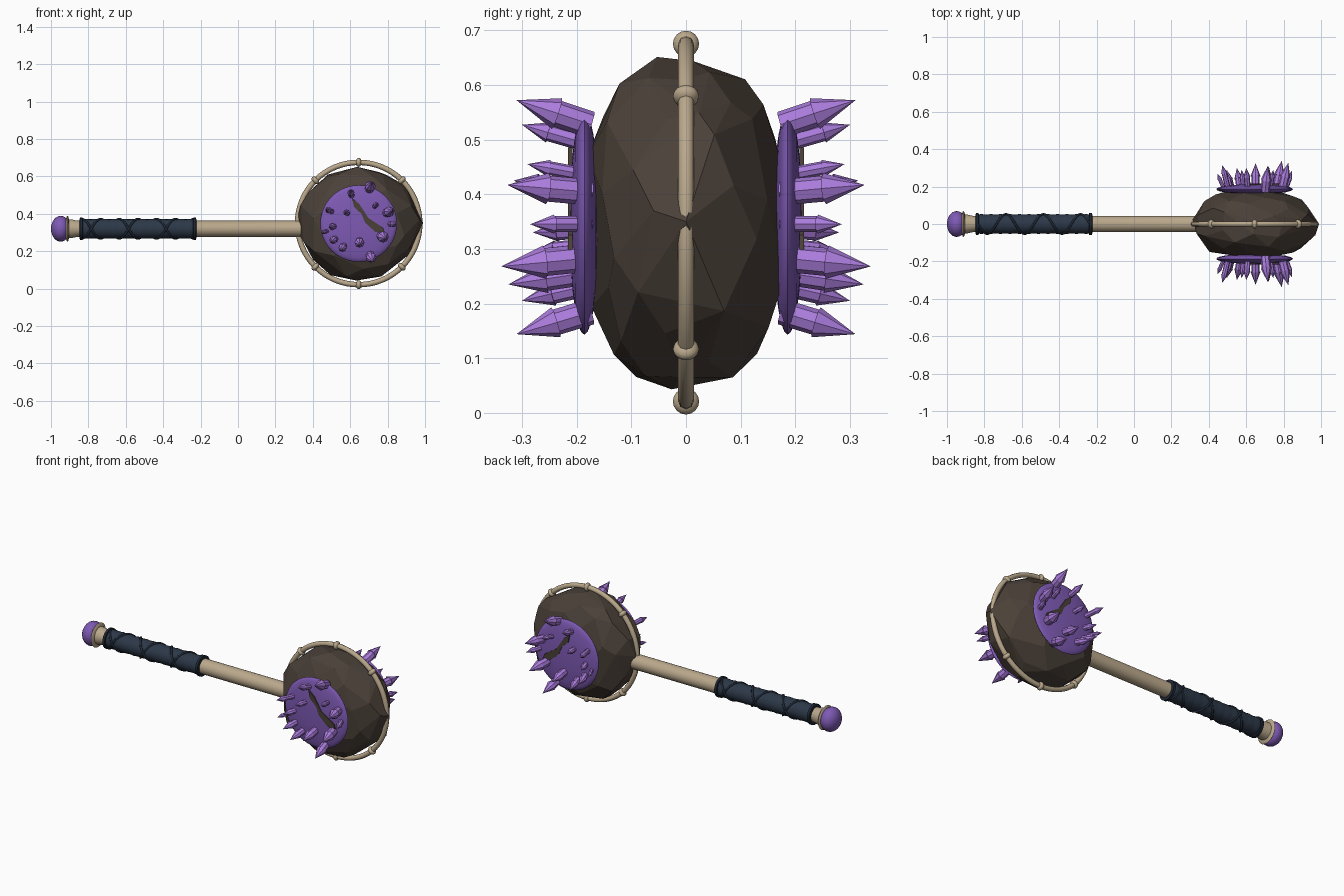
import bpy, bmesh, math, random
from mathutils import Vector

if "Cube" in bpy.data.objects:
    bpy.data.objects.remove(bpy.data.objects["Cube"])

random.seed(11)
HEAD = Vector((0.645, 0, 0.348))      # centre of the stone head
AXIS_Z = 0.32                         # height of the handle axis


def material(name, rgb):
    m = bpy.data.materials.new(name)
    lin = [(c / 255 / 12.92) if c < 11 else ((c / 255 + 0.055) / 1.055) ** 2.4 for c in rgb]
    m.diffuse_color = (*lin, 1)
    m.use_nodes = True
    m.node_tree.nodes["Principled BSDF"].inputs["Base Color"].default_value = m.diffuse_color
    return m


STONE = material("dark stone", (74, 64, 56))
BONE = material("pale bone", (186, 168, 140))
CRYSTAL = material("light purple", (170, 124, 220))
PURPLE = material("deep purple", (126, 90, 180))
LEATHER = material("navy leather", (44, 56, 72))
CORD = material("dark cord", (30, 39, 52))


def finish(name, bm, mat, smooth=True, angle=40):
    bmesh.ops.recalc_face_normals(bm, faces=bm.faces)
    me = bpy.data.meshes.new(name)
    bm.to_mesh(me)
    bm.free()
    ob = bpy.data.objects.new(name, me)
    bpy.context.collection.objects.link(ob)
    me.materials.append(mat)
    if smooth:
        bpy.ops.object.select_all(action='DESELECT')
        ob.select_set(True)
        bpy.context.view_layer.objects.active = ob
        bpy.ops.object.shade_smooth_by_angle(angle=math.radians(angle))
    return ob


def lathe(bm, profile, origin, direction, segs):
    """Revolve (distance, radius) points around a direction, closing the ends."""
    q = Vector(direction).to_track_quat('Z', 'Y')
    rings = []
    for d, r in profile:
        if r < 1e-5:
            rings.append([bm.verts.new(origin + q @ Vector((0, 0, d)))])
        else:
            rings.append([bm.verts.new(origin + q @ Vector(
                (r * math.cos(2 * math.pi * i / segs), r * math.sin(2 * math.pi * i / segs), d)))
                for i in range(segs)])
    for a, b in zip(rings, rings[1:]):
        for i in range(segs):
            j = (i + 1) % segs
            if len(a) == 1:
                bm.faces.new((a[0], b[i], b[j]))
            elif len(b) == 1:
                bm.faces.new((a[i], a[j], b[0]))
            else:
                bm.faces.new((a[i], a[j], b[j], b[i]))
    for ring in (rings[0], rings[-1]):
        if len(ring) > 1:
            bm.faces.new(ring)


def ellipse(half_length, radius, n, centre=0):
    return [(centre - half_length * math.cos(math.pi * i / n), radius * math.sin(math.pi * i / n))
            for i in range(n + 1)]


def bar(name, profile, mat, segs=24, angle=40):
    bm = bmesh.new()
    lathe(bm, profile, Vector((0, 0, AXIS_Z)), (1, 0, 0), segs)
    return finish(name, bm, mat, angle=angle)


def tube(name, points, radius, mat, cyclic=False):
    cu = bpy.data.curves.new(name, 'CURVE')
    cu.dimensions = '3D'
    cu.bevel_depth = radius
    cu.bevel_resolution = 2
    cu.use_fill_caps = True
    sp = cu.splines.new('POLY')
    sp.points.add(len(points) - 1)
    for p, co in zip(sp.points, points):
        p.co = (*co, 1)
    sp.use_cyclic_u = cyclic
    sp.use_smooth = True
    ob = bpy.data.objects.new(name, cu)
    bpy.context.collection.objects.link(ob)
    cu.materials.append(mat)
    return ob


# Handle with flared butt, collar and pommel
bar("handle", [(-0.93, 0.05), (-0.89, 0.05), (-0.86, 0.043), (0.40, 0.043)], BONE)
bar("pommel_collar", ellipse(0.012, 0.07, 8, -0.912), BONE)
bar("pommel", ellipse(0.052, 0.069, 14, -0.948), PURPLE)

# Leather grip: gently bulging wraps, end bands and crossed cords
wraps = [(-0.84, 0.045)]
for i in range(12):
    x = -0.84 + i * 0.0508
    wraps += [(x + 0.008, 0.051), (x + 0.025, 0.053), (x + 0.043, 0.051)]
wraps.append((-0.23, 0.045))
bar("grip", wraps, LEATHER, angle=60)
for i, x in enumerate((-0.838, -0.232)):
    bar(f"grip_band_{i}", [(x - 0.009, 0.05), (x - 0.007, 0.059), (x + 0.007, 0.059),
                           (x + 0.009, 0.05)], CORD)
for s in (-1, 1):
    helix = []
    for i in range(97):
        t = i / 96
        a = s * (t * 6 * math.pi + math.pi / 2)
        helix.append((-0.835 + 0.6 * t, 0.052 * math.cos(a), AXIS_Z + 0.052 * math.sin(a)))
    tube(f"grip_cord_{'left' if s < 0 else 'right'}", helix, 0.0065, CORD)

# Stone head: faceted hull of scattered points on a flattened round form
bm = bmesh.new()
COUNT = 84
for i in range(COUNT):
    v = 1 - 2 * (i + 0.5) / COUNT
    a = i * 2.39996 + random.uniform(-0.22, 0.22)
    v = max(-1, min(1, v + random.uniform(-0.04, 0.04)))
    r = math.sqrt(1 - v * v)
    k = (r ** 2.6 + abs(v) ** 2.6) ** (-1 / 2.6) * random.uniform(0.96, 1.04)
    bm.verts.new(HEAD + Vector((0.322 * k * r * math.cos(a), 0.184 * k * v,
                                0.302 * k * r * math.sin(a))))
bm.verts.new((0.99, 0, 0.35))
hull = bmesh.ops.convex_hull(bm, input=bm.verts)
bmesh.ops.delete(bm, geom=list({g for g in hull["geom_interior"] + hull["geom_unused"]
                                if isinstance(g, bmesh.types.BMVert)}), context='VERTS')
bmesh.ops.dissolve_limit(bm, angle_limit=math.radians(9), verts=bm.verts, edges=bm.edges)
finish("stone_head", bm, STONE, smooth=False)

# Hoop around the head with knobs
R = 0.327
tube("hoop", [HEAD + Vector((R * math.cos(i * math.pi / 32), 0, R * math.sin(i * math.pi / 32)))
              for i in range(64)], 0.0145, BONE, cyclic=True)
bm = bmesh.new()
for deg in (45, 90, 135, 225, 270, 315):
    a = math.radians(deg)
    out = Vector((math.cos(a), 0, math.sin(a)))
    lathe(bm, ellipse(0.016, 0.024, 8), HEAD + out * R, (-out.z, 0, out.x), 16)
finish("hoop_knobs", bm, BONE)

# Crystal spikes: (tip x, tip z, tip distance, radius)
SPIKES = [(0.715, 0.572, 0.31, 0.029), (0.60, 0.527, 0.30, 0.019), (0.745, 0.455, 0.29, 0.015),
          (0.472, 0.425, 0.315, 0.017), (0.575, 0.412, 0.29, 0.017), (0.825, 0.417, 0.327, 0.028),
          (0.845, 0.345, 0.285, 0.017), (0.49, 0.33, 0.28, 0.018), (0.495, 0.25, 0.29, 0.021),
          (0.65, 0.235, 0.325, 0.026), (0.79, 0.268, 0.338, 0.03), (0.55, 0.205, 0.30, 0.022),
          (0.72, 0.144, 0.31, 0.028), (0.446, 0.30, 0.27, 0.012)]
# Jagged gash across each purple cap
GASH = [(.61, .485), (.648, .453), (.696, .379), (.776, .325), (.787, .293),
        (.733, .304), (.68, .352), (.66, .40), (.62, .437)]

for side, s in (("front", -1), ("back", 1)):
    # Purple cap
    bm = bmesh.new()
    lathe(bm, ellipse(0.027, 0.205, 14), HEAD + Vector((0, s * 0.186, 0)), (0, s, 0), 40)
    finish(f"{side}_cap", bm, PURPLE, angle=80)

    # Spikes leaning outwards, each with a wider pointed tip
    bm = bmesh.new()
    for x, z, y, r in SPIKES:
        tip = Vector((x, s * y, z))
        base = Vector((HEAD.x + 0.8 * (x - HEAD.x), s * 0.175, HEAD.z + 0.8 * (z - HEAD.z)))
        length = (tip - base).length
        neck = length - 2.7 * r
        lathe(bm, [(0, r * 0.85), (neck, r * 0.85), (neck, r * 1.02), (length, 0)],
              base, tip - base, 8)
    finish(f"{side}_spikes", bm, CRYSTAL, smooth=False)

    # Gash
    bm = bmesh.new()
    face = bm.faces.new([bm.verts.new((x, s * 0.208, z)) for x, z in GASH])
    ext = bmesh.ops.extrude_face_region(bm, geom=[face])
    for v in ext["geom"]:
        if isinstance(v, bmesh.types.BMVert):
            v.co.y = s * 0.2155
    finish(f"{side}_gash", bm, STONE, smooth=False)
